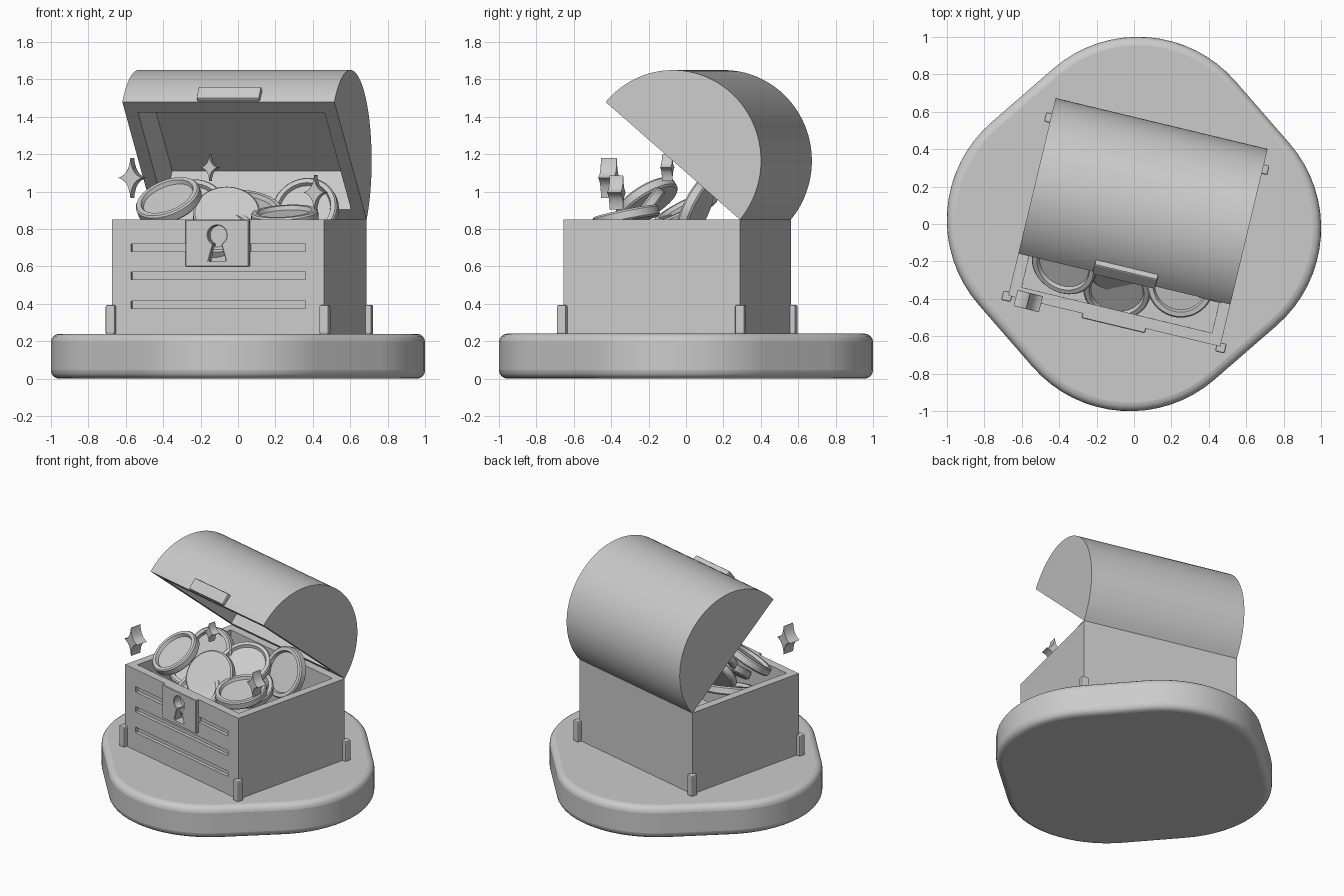
import bpy, bmesh, math
from mathutils import Matrix, Vector

if "Cube" in bpy.data.objects:
    bpy.data.objects.remove(bpy.data.objects["Cube"])

# chest frame: turned slightly about z
CHEST = Matrix.Translation((0.0075, -0.047, 0)) @ Matrix.Rotation(math.radians(-13.5), 4, 'Z')
W, D, Z0, Z1 = 1.165, 0.97, 0.235, 0.85
LID = (CHEST @ Matrix.Translation((0, D / 2, Z1)) @ Matrix.Rotation(math.radians(-40.4), 4, 'X')
       @ Matrix.Translation((0, -D / 2, 0)))


def finish(name, bm, mat=None, bevel=0, segs=2, smooth=None):
    bmesh.ops.recalc_face_normals(bm, faces=bm.faces)
    me = bpy.data.meshes.new(name)
    bm.to_mesh(me)
    bm.free()
    ob = bpy.data.objects.new(name, me)
    bpy.context.collection.objects.link(ob)
    ob.matrix_world = mat or Matrix()
    if bevel:
        add_bevel(ob, bevel, segs)
    if smooth:
        bpy.ops.object.select_all(action='DESELECT')
        ob.select_set(True)
        bpy.context.view_layer.objects.active = ob
        bpy.ops.object.shade_smooth_by_angle(angle=math.radians(smooth))
    return ob


def add_bevel(ob, width, segs=2):
    m = ob.modifiers.new("bevel", 'BEVEL')
    m.width, m.segments, m.limit_method = width, segs, 'ANGLE'
    m.angle_limit = math.radians(40)


def box(name, center, size, mat=None, bevel=0, segs=2):
    bm = bmesh.new()
    bmesh.ops.create_cube(bm, size=1)
    bmesh.ops.scale(bm, vec=size, verts=bm.verts)
    bmesh.ops.translate(bm, vec=center, verts=bm.verts)
    return finish(name, bm, mat, bevel, segs)


def prism(name, pts, vec, mat=None, **kw):
    """Extrude a closed outline of 3D points along vec."""
    bm = bmesh.new()
    f = bm.faces.new([bm.verts.new(p) for p in pts])
    r = bmesh.ops.extrude_face_region(bm, geom=[f], use_keep_orig=True)
    vs = [g for g in r["geom"] if isinstance(g, bmesh.types.BMVert)]
    bmesh.ops.translate(bm, vec=vec, verts=vs)
    return finish(name, bm, mat, **kw)


def cut(ob, cutters):
    """Subtract each cutter and apply it."""
    bpy.context.view_layer.update()
    for c in cutters:
        m = ob.modifiers.new("cut", 'BOOLEAN')
        m.operation, m.solver, m.object = 'DIFFERENCE', 'EXACT', c
        c.hide_render = True
        with bpy.context.temp_override(object=ob, active_object=ob, selected_objects=[ob]):
            bpy.ops.object.modifier_apply(modifier=m.name)


def remove(cutters):
    for c in cutters:
        bpy.data.objects.remove(c)


# base: rotated square with very round corners
outline = []
for k in range(4):
    a0 = math.radians(86 + 90 * k)
    for i in range(17):
        a = a0 + math.radians(-45 + 90 * i / 16)
        outline.append((0.311 * math.cos(a0) + 0.69 * math.cos(a),
                        0.311 * math.sin(a0) + 0.69 * math.sin(a), 0))
prism("base", outline, (0, 0, 0.24), bevel=0.045, segs=4, smooth=35)

# chest body: hollow, with three grooves on the front
body = box("chest_body", (0, 0, (Z0 + Z1) / 2), (W, D, Z1 - Z0), CHEST)
hollow = box("hollow_cutter", (0, 0, 0.8), (W - 0.12, D - 0.12, 0.9), CHEST)
grooves = [box("groove_cutter", (0, -D / 2, z), (0.957, 0.05, 0.04), CHEST) for z in (0.395, 0.55, 0.70)]

# lock plate with keyhole
plate = box("lock_plate", (0, -D / 2, 0.725), (0.35, 0.05, 0.25), CHEST)
key = []
for i in range(25):
    a = math.radians(-65 + 310 * i / 24)
    key.append((0.052 * math.cos(a), -0.6, 0.767 + 0.052 * math.sin(a)))
key += [(-0.048, -0.6, 0.627), (0.048, -0.6, 0.627)]
keyhole = prism("keyhole_cutter", key, (0, 0.15, 0), CHEST)
cut(body, [hollow] + grooves + [keyhole])
cut(plate, [keyhole])
remove([hollow, keyhole] + grooves)
add_bevel(body, 0.006, 1)
add_bevel(plate, 0.004, 1)

# corner feet
for sx, xn in ((-1, "left"), (1, "right")):
    for sy, yn in ((-1, "front"), (1, "back")):
        box(f"{yn}_{xn}_foot", (sx * (W / 2 + 0.005), sy * (D / 2 + 0.005), 0.315),
            (0.052, 0.052, 0.155), CHEST, 0.008)

# half-round lid, hollowed underneath
R = D / 2
arc = [(-W / 2, R * math.cos(math.pi * i / 48), R * math.sin(math.pi * i / 48)) for i in range(49)]
lid = prism("lid", arc, (W, 0, 0), LID)
recess = box("recess_cutter", (0, 0, 0.07), (W - 0.14, 0.80, 0.40), LID)
cut(lid, [recess])
remove([recess])
bpy.ops.object.select_all(action='DESELECT')
lid.select_set(True)
bpy.context.view_layer.objects.active = lid
bpy.ops.object.shade_smooth_by_angle(angle=math.radians(30))
box("lid_clasp", (0, -R, 0.047), (0.345, 0.05, 0.085), LID, 0.008)

# coins: lathed, raised rim on one face, plain on the other
PROFILE = [(0, -0.03), (0.17, -0.03), (0.18, -0.02), (0.18, 0.02), (0.172, 0.03),
           (0.148, 0.03), (0.14, 0.008), (0, 0.008)]


def coin(i, pos, normal, flip=False):
    bm = bmesh.new()
    s = -1 if flip else 1
    vs = [bm.verts.new((r, 0, s * z)) for r, z in PROFILE]
    es = [bm.edges.new(p) for p in zip(vs, vs[1:])]
    bmesh.ops.spin(bm, geom=vs + es, cent=(0, 0, 0), axis=(0, 0, 1), angle=2 * math.pi, steps=40)
    bmesh.ops.remove_doubles(bm, verts=bm.verts, dist=1e-4)
    rot = Vector(normal).to_track_quat('Z', 'Y').to_matrix().to_4x4()
    finish(f"coin_{i}", bm, Matrix.Translation(pos) @ rot, smooth=30)


for i, (p, n, f) in enumerate([
        ((-0.37, -0.21, 0.95), (-0.33, -0.5, 0.8), False),
        ((-0.06, -0.24, 0.87), (0.0, -0.8, 0.6), True),
        ((0.25, -0.32, 0.865), (-0.06, -0.2, 0.98), False),
        ((0.36, 0.05, 0.90), (-0.25, -0.88, 0.4), False),
        ((-0.24, 0.02, 0.90), (-0.05, -0.85, 0.5), False),
        ((0.06, 0.0, 0.90), (0.15, -0.45, 0.88), False),
        ((-0.09, -0.35, 0.77), (-0.1, -0.6, 0.8), False),
        ((0.16, -0.12, 0.80), (0.2, -0.3, 0.9), False),
        ((-0.32, -0.05, 0.77), (0.1, -0.3, 0.9), False)]):
    coin(i + 1, p, n, f)

# floating four-pointed sparkles
for i, (p, w, h) in enumerate([((-0.565, -0.412, 1.073), 0.072, 0.11),
                               ((-0.147, -0.10, 1.128), 0.05, 0.073),
                               ((0.415, -0.372, 0.995), 0.064, 0.095)]):
    d = h * 0.8
    star = []
    for q in range(4):
        # each quarter curves inward from tip to tip
        for t in (0, 0.12, 0.35, 0.5, 0.65, 0.88):
            c, s = (1 - t) ** 1.75, t ** 1.75
            if t == 0:
                c = 0.98
            a = q * math.pi / 2
            star.append((w * (c * math.cos(a) - s * math.sin(a)), -d / 2,
                         h * (c * math.sin(a) + s * math.cos(a))))
    mat = Matrix.Translation(p) @ Matrix.Rotation(math.radians(-14), 4, 'Z')
    prism(f"sparkle_{i + 1}", star, (0, d, 0), mat, bevel=0.012, segs=3, smooth=40)
